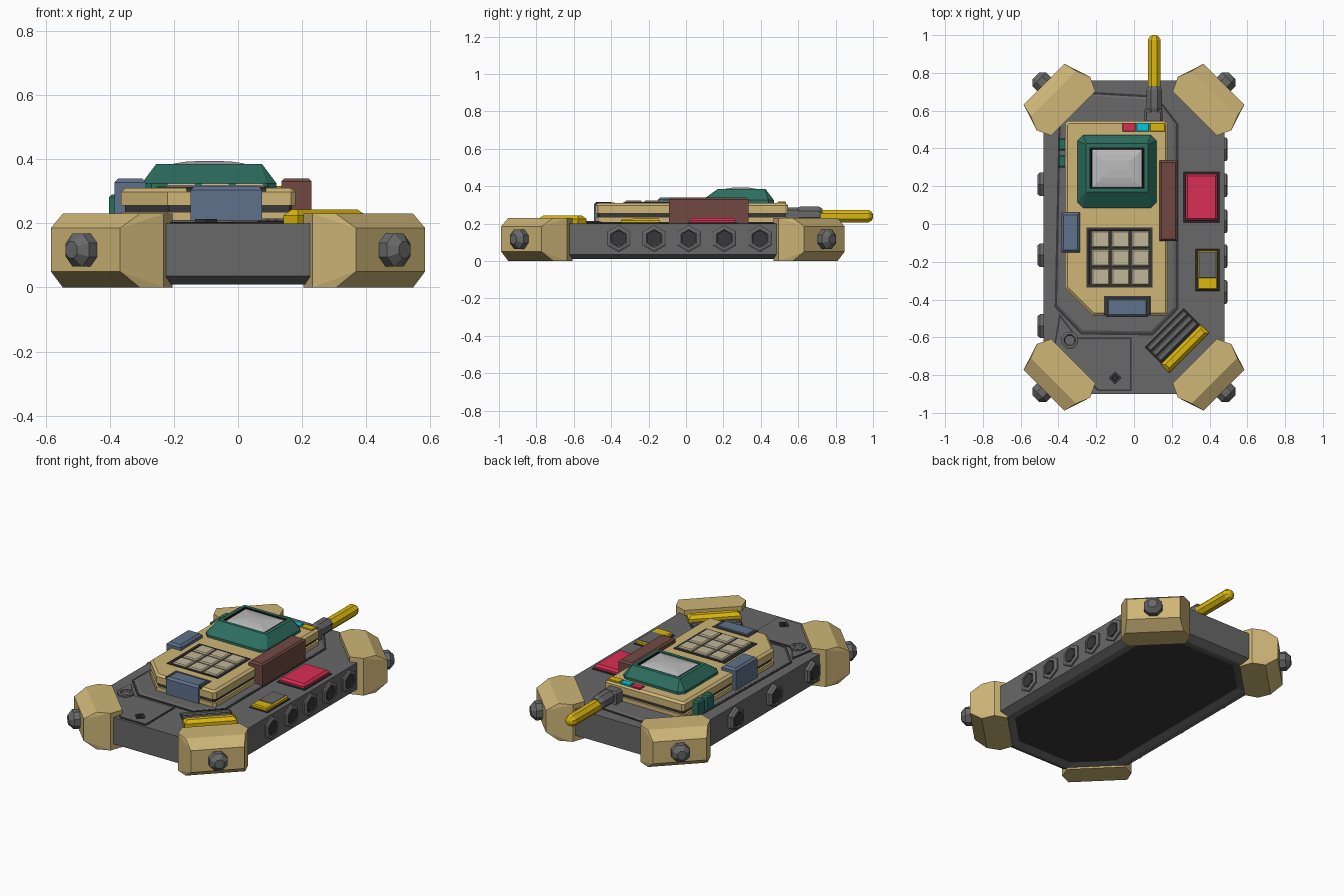
import bpy, bmesh, math
from mathutils import Vector, Matrix

if "Cube" in bpy.data.objects:
    bpy.data.objects.remove(bpy.data.objects["Cube"])

COL = dict(grey=(104, 104, 104), dark=(58, 58, 60), tan=(205, 180, 118), key=(190, 180, 150),
           green=(48, 110, 95), black=(28, 28, 28), screen=(185, 185, 185), blue=(95, 112, 138),
           brown=(112, 74, 68), red=(215, 50, 85), yellow=(218, 182, 20), cyan=(10, 200, 215))
MATS = {}
for n, c in COL.items():
    MATS[n] = bpy.data.materials.new(n)
    MATS[n].diffuse_color = [(v / 255) ** 2.2 for v in c] + [1]
CY = -0.07  # hull centre in y


def finish(name, bm, col, mat=None):
    bmesh.ops.recalc_face_normals(bm, faces=bm.faces)
    if mat:
        bm.transform(mat)
    me = bpy.data.meshes.new(name)
    bm.to_mesh(me)
    bm.free()
    me.materials.append(MATS[col])
    ob = bpy.data.objects.new(name, me)
    bpy.context.collection.objects.link(ob)
    return ob


def inset(pts, d):
    out = []
    for i, p in enumerate(pts):
        e1 = (p - pts[i - 1]).normalized()
        e2 = (pts[(i + 1) % len(pts)] - p).normalized()
        n1, n2 = Vector((-e1.y, e1.x)), Vector((-e2.y, e2.x))
        out.append(p + (n1 + n2) / (1 + n1.dot(n2)) * d)
    return out


def loft(name, pts, levels, col, mat=None):
    """Stack a counter-clockwise outline at (height, inset) levels, capped at both ends."""
    pts = [Vector(p) for p in pts]
    bm = bmesh.new()
    rings = [[bm.verts.new((p.x, p.y, z)) for p in inset(pts, d)] for z, d in levels]
    for a, b in zip(rings, rings[1:]):
        for i in range(len(pts)):
            j = (i + 1) % len(pts)
            bm.faces.new((a[i], a[j], b[j], b[i]))
    bm.faces.new(rings[0][::-1])
    bm.faces.new(rings[-1])
    return finish(name, bm, col, mat)


def rect(x0, x1, y0, y1):
    return [(x0, y0), (x1, y0), (x1, y1), (x0, y1)]


def box(name, x0, x1, y0, y1, z0, z1, col, b=0.01, mat=None):
    return loft(name, rect(x0, x1, y0, y1), [(z0, 0), (z1 - b, 0), (z1, b)], col, mat)


def ngon(n, r):
    return [(r * math.cos((i + .5) * math.tau / n), r * math.sin((i + .5) * math.tau / n)) for i in range(n)]


def aim(loc, direction):
    return Matrix.Translation(loc) @ Vector(direction).to_track_quat('Z', 'Y').to_matrix().to_4x4()


# Hull: octagonal slab with bevelled, recessed underside
a, b, c, d = 0.48, 0.83, 0.235, 0.585
hull = [(c, -b), (a, -d), (a, d), (c, b), (-c, b), (-a, d), (-a, -d), (-c, -b)]
hull = [(x, y + CY) for x, y in hull]
loft('hull', hull, [(.03, .13), (.01, .06), (.01, .045), (.035, 0), (.2, 0)], 'grey')
loft('underside_panel', hull, [(.022, .08), (.032, .07)], 'dark')

# Corner bumpers with bolts
for sx in (-1, 1):
    for sy in (-1, 1):
        tag = ('front' if sy < 0 else 'rear') + ('_left' if sx < 0 else '_right')
        bm = bmesh.new()
        for z, cut, h in ((0, .07, .17), (.05, 0, .153), (.185, 0, .153), (.23, .07, .17)):
            for dd, hw in ((.909 - cut, h), (.764, .2), (.69, .165)):
                for s in (.236 - hw, .236 + hw):
                    bm.verts.new((sx * (dd - s) / 2 ** .5, sy * (dd + s) / 2 ** .5 + CY, z))
        hullgeo = bmesh.ops.convex_hull(bm, input=bm.verts)
        bmesh.ops.delete(bm, geom=[v for v in bm.verts if not v.link_faces], context='VERTS')
        bmesh.ops.dissolve_limit(bm, angle_limit=.02, verts=bm.verts, edges=bm.edges)
        finish('bumper_' + tag, bm, 'tan')
        loft('bumper_bolt_' + tag, ngon(8, .056), [(-.01, 0), (.035, 0), (.062, .026)], 'grey',
             aim((sx * .476, sy * .81 + CY, .117), (sx, sy, 0)))

# Side bolts: five on the right, three on the left
for sx, ys in ((1, (-.36, -.17, .015, .205, .395)), (-1, (-.54, -.165, .21))):
    out = .015 if sx > 0 else .03
    for i, y in enumerate(ys):
        m = aim((sx * .48, y, .12), (sx, 0, 0))
        side = 'right' if sx > 0 else 'left'
        loft(f'side_bolt_{side}_{i}', ngon(6, .072),
             [(-.01, 0), (out * .6, 0), (out, .01), (out, .02), (out * .5, .026)], 'grey', m)
        loft(f'side_bolt_core_{side}_{i}', ngon(8, .04), [(0, 0), (out, 0)], 'dark', m)

# Deck plates
deck = [(.1, -.59), (.235, -.45), (.235, .53), (.12, .68), (-.24, .70), (-.40, .53), (-.42, -.44), (-.28, -.585)]
loft('deck_trim', deck, [(.19, 0), (.204, 0)], 'dark')
loft('deck_plate', deck, [(.19, .012), (.205, .012), (.21, .022)], 'grey')
hatch = [(-.19, -.885), (-.012, -.885), (-.012, -.60), (-.30, -.60), (-.395, -.475), (-.425, -.65)]
loft('hatch_trim', hatch, [(.19, 0), (.2025, 0)], 'dark')
loft('hatch_plate', hatch, [(.19, .008), (.205, .008)], 'grey')
loft('hatch_bolt', ngon(8, .047), [(.2, 0), (.215, 0), (.218, .008), (.218, .014), (.208, .018)], 'grey',
     Matrix.Translation((-.34, -.615, 0)))
loft('hatch_stud', ngon(4, .034), [(.2, 0), (.213, 0), (.213, .012), (.207, .014)], 'dark',
     aim((-.1, -.815, 0), (0, 0, 1)) @ Matrix.Rotation(math.pi / 4, 4, 'Z'))

# Console body in layers
body = [(-.22, -.485), (.165, -.485), (.18, -.47), (.18, .53), (.17, .545), (-.35, .545), (-.365, .53), (-.365, -.34)]
loft('body_lower', body, [(.2, 0), (.235, 0)], 'tan')
loft('body_band', body, [(.23, .012), (.262, .012)], 'dark')
loft('body_upper', body, [(.255, 0), (.298, 0), (.31, .014)], 'tan')

# Screen housing; upper front edge is pushed back for a longer front slope
housing = loft('screen_housing', [(-.27, .085), (.09, .085), (.12, .115), (.12, .44), (.09, .47), (-.27, .47),
                                  (-.30, .44), (-.30, .115)],
               [(.305, 0), (.325, 0), (.385, .045), (.385, .064), (.36, .068)], 'green')
for v in housing.data.vertices:
    if v.co.z > .34 and v.co.y < .27:
        v.co.y += .04
loft('screen_frame', rect(-.24, .06, .175, .41), [(.34, 0), (.383, 0), (.383, .012), (.37, .016)], 'black')
loft('screen', rect(-.222, .042, .192, .394),
     [(.36, 0), (.38, .0), (.387, .025), (.392, .055), (.394, .09)], 'screen')

# Keypad
loft('keypad_frame', rect(-.252, .097, -.335, -.018), [(.29, 0), (.315, 0), (.315, .014), (.311, .016)], 'dark')
for i in range(3):
    for j in range(3):
        x, y = -.177 + .106 * i, -.08 - .1 * j
        box(f'key_{j}_{i}', x - .047, x + .047, y - .044, y + .044, .3, .324, 'key', .006)

# Status chips
for n, x0, x1 in (('red', -.06, .007), ('cyan', .012, .08), ('yellow', .085, .165)):
    box('chip_' + n, x0, x1, .49, .535, .3, .317, n, .003)

# Coloured modules
box('brown_block', .135, .23, -.09, .335, .2, .34, 'brown')
box('red_pad_trim', .262, .452, .008, .275, .19, .206, 'dark', .002)
box('red_pad', .272, .443, .018, .265, .2, .23, 'red', .012)
box('blue_side_block', -.385, -.287, -.15, .06, .2, .34, 'blue', .012)
box('blue_front_block', -.148, .075, -.492, -.39, .2, .316, 'blue', .012)
box('blue_front_trim', -.16, .087, -.483, -.38, .29, .312, 'dark', .002)
for i, y in enumerate((.3, .39)):
    box(f'green_tab_{i}', -.402, -.355, y, y + .065, .2, .29, 'green', .008)
box('small_switch_trim', .325, .452, -.355, -.133, .19, .205, 'dark', .002)
box('small_switch', .335, .443, -.347, -.141, .2, .224, 'yellow', .006)
box('small_switch_cap', .342, .437, -.285, -.146, .2, .227, 'grey', .003)

# Diagonal handle and ribbed vent
m = Matrix.Translation((.27, -.66, 0)) @ Matrix.Rotation(math.radians(45), 4, 'Z')
box('handle', -.15, .15, -.032, .032, .2, .243, 'yellow', .018, m)
box('vent_base', -.145, .145, .035, .155, .19, .207, 'dark', .003, m)
for i in range(3):
    y = .042 + .038 * i
    box(f'vent_rib_{i}', -.14, .14, y, y + .03, .2, .215, 'grey', .006, m)

# Antenna
m = aim((.107, 0, .25), (0, 1, 0))
box('antenna_mount', .055, .152, .53, .605, .2, .285, 'grey', .012)
loft('antenna_socket', ngon(8, .045), [(.59, .008), (.615, 0), (.71, 0), (.73, .012)], 'grey', m)
loft('antenna_rod', ngon(8, .037), [(.7, 0), (.975, 0), (.992, .01), (1.0, .024)], 'yellow',
     aim((.107, 0, .24), (0, 1, 0)))

for m in bpy.data.materials:
    if m.users and not m.is_grease_pencil:
        m.use_nodes = True
        m.node_tree.nodes["Principled BSDF"].inputs["Base Color"].default_value = m.diffuse_color
